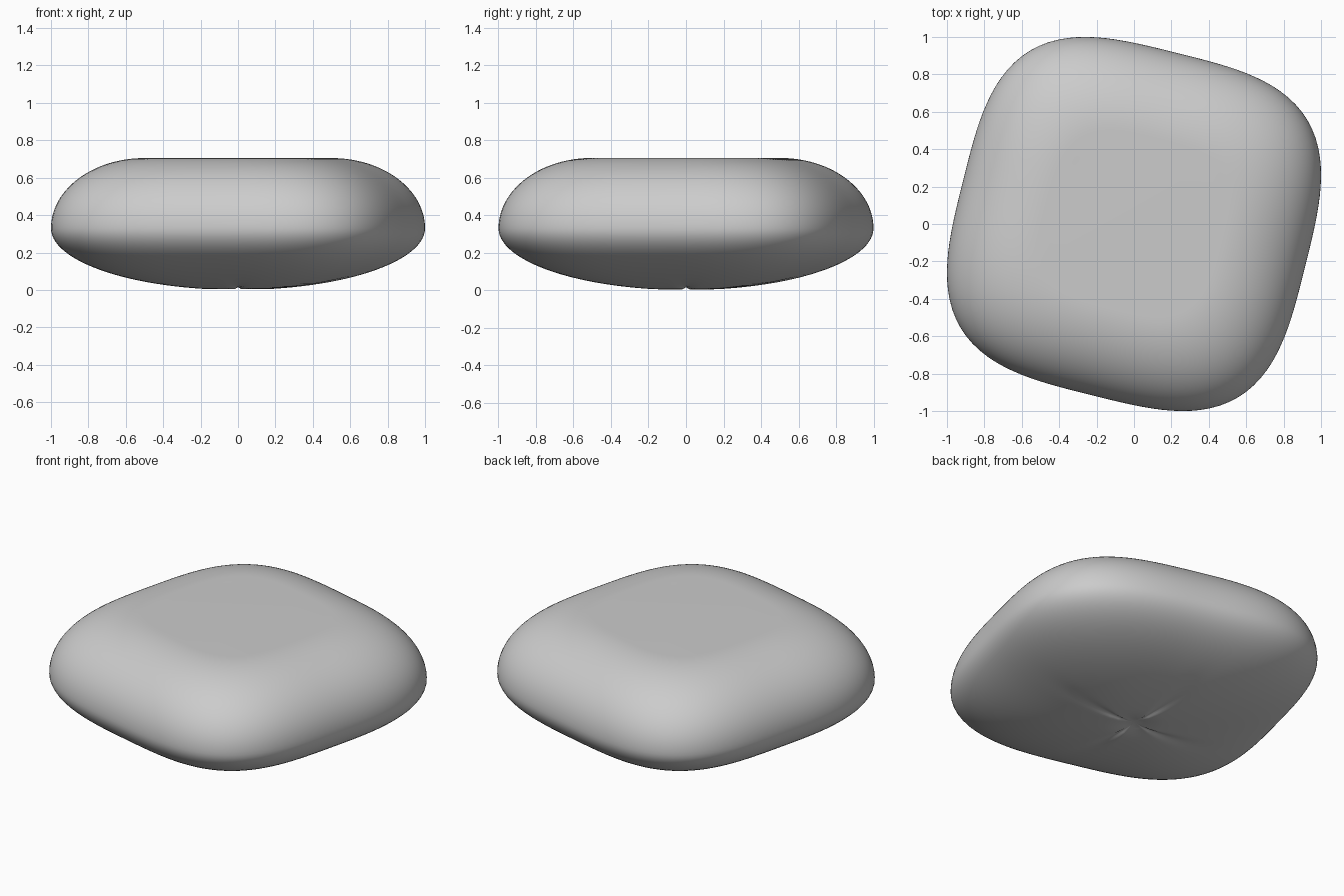
import bpy, bmesh
from math import sin, cos, pi, sqrt, exp, radians

cube = bpy.data.objects.get("Cube")
if cube:
    bpy.data.objects.remove(cube, do_unlink=True)

grey = bpy.data.materials.new("plain grey")
grey.use_nodes = True
colour = (0.6, 0.6, 0.6, 1)
grey.diffuse_color = colour
grey.node_tree.nodes["Principled BSDF"].inputs["Base Color"].default_value = colour

SEGMENTS = 128
TURN = radians(-14)   # twist of the square outline
POWER = 3.3           # squareness of the outline
MIDDLE, TOP = 0.33, 0.705


def outline(angle):
    c, s = abs(cos(angle - TURN)), abs(sin(angle - TURN))
    r = (c ** POWER + s ** POWER) ** (-1 / POWER)
    return r * cos(angle), r * sin(angle)


angles = [2 * pi * i / SEGMENTS for i in range(SEGMENTS)]
points = [outline(a) for a in angles]
reach = max(x for x, y in points)
points = [(x / reach, y / reach) for x, y in points]


def upper(s):
    t = max(0, (s - 0.5) / 0.5)
    return MIDDLE + (TOP - MIDDLE) * sqrt(max(0, 1 - t * t))


def lower(s, angle):
    # Bowl with gathered creases meeting in a central dimple
    bowl = MIDDLE * (1 - sqrt(max(0, 1 - s * s)))
    crease = max(0, cos(4 * angle)) ** 8 * 0.014 * exp(-(s / 0.4) ** 2)
    return bowl + max(crease, 0.025 * exp(-(s / 0.07) ** 2))


def finish(bm, name):
    bmesh.ops.recalc_face_normals(bm, faces=bm.faces)
    mesh = bpy.data.meshes.new(name)
    bm.to_mesh(mesh)
    bm.free()
    mesh.materials.append(grey)
    mesh.shade_smooth()
    obj = bpy.data.objects.new(name, mesh)
    bpy.context.collection.objects.link(obj)
    return obj


# Cushion: concentric rings from the bottom dimple, round the side, to the top
bm = bmesh.new()
STEPS = 28
rings = []
for i in range(1, STEPS + 1):
    s = sin(pi / 2 * i / STEPS)
    rings.append([bm.verts.new((x * s, y * s, lower(s, a)))
                  for (x, y), a in zip(points, angles)])
for i in range(1, STEPS + 1):
    s = 0.5 + 0.5 * cos(pi / 2 * i / STEPS)
    rings.append([bm.verts.new((x * s, y * s, upper(s))) for x, y in points])
for low, high in zip(rings, rings[1:]):
    for i in range(SEGMENTS):
        j = (i + 1) % SEGMENTS
        bm.faces.new((low[i], low[j], high[j], high[i]))
centre = bm.verts.new((0, 0, lower(0, 0)))
for i in range(SEGMENTS):
    bm.faces.new((centre, rings[0][(i + 1) % SEGMENTS], rings[0][i]))
bm.faces.new(rings[-1])
finish(bm, "cushion")

# Two tiny oval marks lying on the flat top
for name, x, y, tilt in (("back_mark", -0.31, 0.34, -30),
                         ("front_mark", 0.31, -0.32, 20)):
    bm = bmesh.new()
    bmesh.ops.create_circle(bm, cap_ends=True, segments=16, radius=0.03)
    mark = finish(bm, name)
    mark.location = (x, y, TOP + 0.001)
    mark.scale = (0.6, 1, 1)
    mark.rotation_euler.z = radians(tilt)
